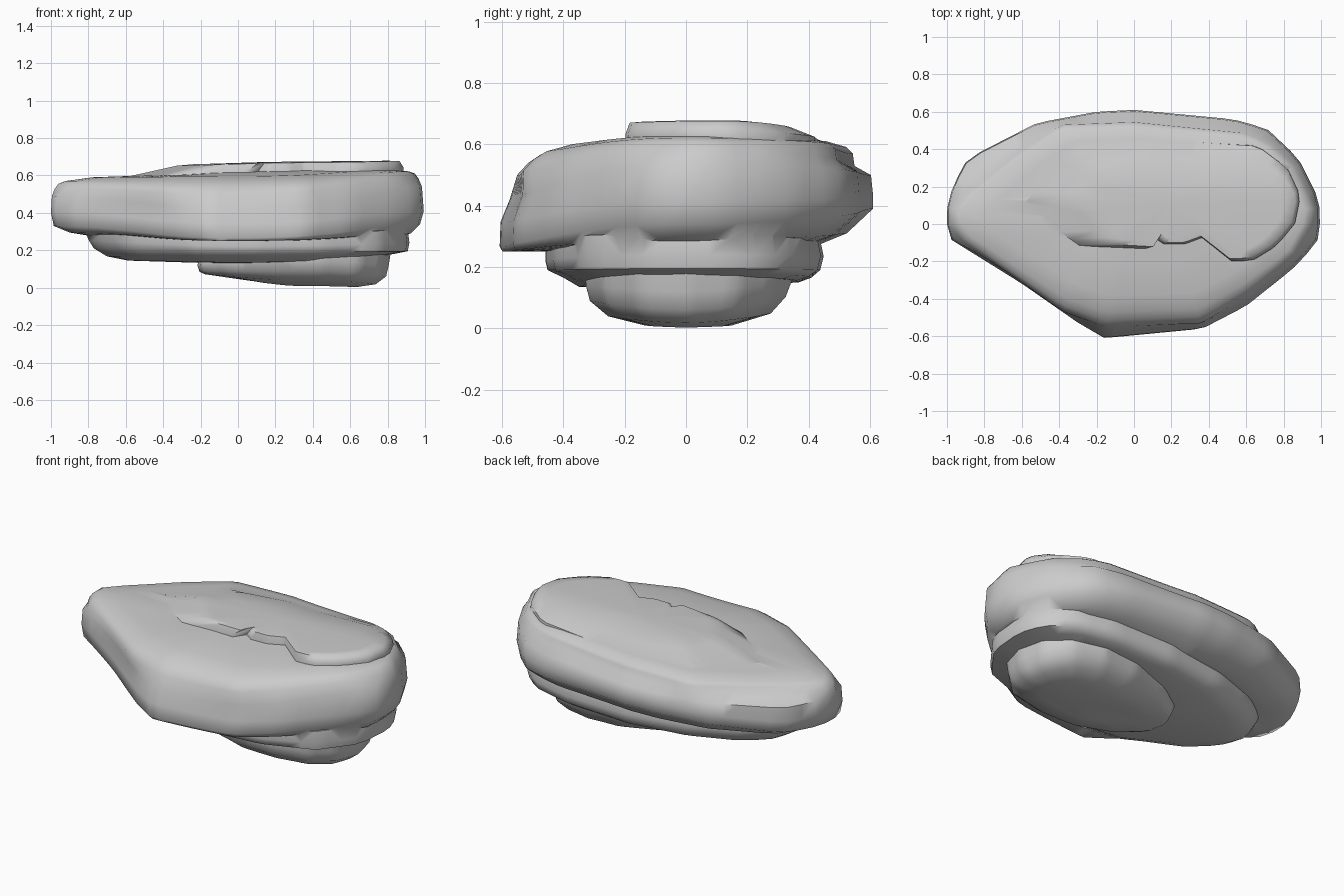
import bpy, bmesh, math
from mathutils import Vector

N = 72


def radius(outline, c, a):
    """Distance from c to the outline polygon in direction a."""
    dx, dy = math.cos(a), math.sin(a)
    best = 0
    for i, p in enumerate(outline):
        q = outline[(i + 1) % len(outline)]
        px, py = p[0] - c[0], p[1] - c[1]
        ex, ey = q[0] - p[0], q[1] - p[1]
        den = dx * ey - dy * ex
        if abs(den) < 1e-9:
            continue
        t = (px * ey - py * ex) / den
        s = (px * dy - py * dx) / den
        if t > 0 and -1e-6 <= s <= 1 + 1e-6:
            best = max(best, t)
    return best


def slab(name, c, stages, z_low, z_high):
    """stages: (outline, rings); each ring is a (left, right, front, back)
    scale and a (left, right, front, back) height."""
    bm = bmesh.new()
    loops = []
    for outline, rings in stages:
        for (sl, sr, sf, sb), (zl, zr, zf, zb) in rings:
            loop = []
            for i in range(N):
                a = 2 * math.pi * i / N
                ca, sa = math.cos(a), math.sin(a)
                r = radius(outline, c, a)
                x, y = r * ca, r * sa
                wx = (x * x) / (x * x + 2.2 * y * y)
                z = wx * (zr if ca > 0 else zl) + (1 - wx) * (zb if sa > 0 else zf)
                x *= sr if ca > 0 else sl
                y *= sb if sa > 0 else sf
                loop.append(bm.verts.new((c[0] + x, c[1] + y, z)))
            loops.append(loop)
    for lo, hi in zip(loops, loops[1:]):
        for i in range(N):
            j = (i + 1) % N
            bm.faces.new((lo[i], lo[j], hi[j], hi[i]))
    for loop, z in ((loops[0], z_low), (loops[-1], z_high)):
        tip = bm.verts.new(Vector((c[0], c[1], z)))
        for i in range(N):
            bm.faces.new((loop[i], loop[(i + 1) % N], tip))
    bmesh.ops.recalc_face_normals(bm, faces=bm.faces)
    me = bpy.data.meshes.new(name)
    bm.to_mesh(me)
    bm.free()
    ob = bpy.data.objects.new(name, me)
    bpy.context.collection.objects.link(ob)
    return ob


# Broad main slab: widest outline, then the inset shoulder above it
main = [(-1, .08), (-.97, .2), (-.89, .35), (-.52, .54), (-.2, .6), (0, .61),
        (.53, .56), (.71, .51), (.88, .35), (.98, .15), (1, .05), (.98, -.1),
        (.85, -.24), (.6, -.44), (.37, -.56), (-.16, -.61), (-.3, -.53),
        (-.6, -.32), (-1, -.07)]
shoulder = [(-.97, .1), (-.66, .36), (-.4, .535), (0, .55), (.6, .49), (.72, .44),
            (.86, .3), (.97, .05), (.85, -.17), (.6, -.36), (.36, -.5),
            (-.15, -.52), (-.38, -.44), (-.97, -.04)]
rock = slab("layered_rock", (0, 0), [
    (main, [
        ((.78, .86, .80, .70), (.275, .27, .25, .27)),
        ((.90, .93, .985, .86), (.295, .29, .25, .31)),
        ((.985, .98, 1, 1), (.33, .34, .265, .39)),
        ((1, 1, .995, 1), (.40, .41, .345, .44)),
        ((.995, .99, .945, .99), (.49, .54, .42, .50)),
    ]),
    (shoulder, [
        ((1.01, 1.01, 1.06, 1), (.53, .585, .50, .53)),
        ((.99, .99, .99, .99), (.555, .61, .54, .57)),
        ((.95, .96, .91, .95), (.57, .622, .568, .592)),
        ((.80, .87, .74, .83), (.59, .63, .595, .611)),
        ((.50, .60, .40, .50), (.60, .63, .61, .625)),
    ])], .26, .625)

# Thin broken plate on top
plate = [(-.6, .12), (-.42, -.04), (-.3, -.12), (.08, -.135), (.1, -.07),
         (.16, -.11), (.27, -.11), (.43, -.05), (.52, -.2), (.63, -.2),
         (.76, -.12), (.86, 0), (.89, .15), (.82, .3), (.66, .42),
         (0, .46), (-.4, .38)]
top = slab("top_plate", (.2, .12), [(plate, [
    ((1, 1, 1, 1), (.57, .60, .59, .58)),
    ((.97, 1, .99, .99), (.597, .645, .63, .608)),
    ((.66, .97, .95, .72), (.652, .677, .667, .64)),
    ((.55, .88, .85, .28), (.66, .679, .67, .672)),
])], .58, .673)

# Middle ledge underneath
ledge = [(-.82, .02), (-.76, .16), (-.6, .28), (-.3, .39), (.1, .45), (.5, .44),
         (.74, .38), (.87, .27), (.92, .12), (.9, -.12), (.75, -.32), (.45, -.43),
         (.1, -.46), (-.25, -.42), (-.62, -.25), (-.78, -.1)]
mid = slab("middle_ledge", (.05, 0), [(ledge, [
    ((.74, .84, .76, .82), (.145, .17, .135, .15)),
    ((.87, .90, .87, .91), (.168, .18, .165, .165)),
    ((.95, .99, .985, .975), (.21, .195, .19, .19)),
    ((.98, 1, 1, 1), (.25, .24, .22, .235)),
    ((1, .99, 1, .97), (.29, .31, .29, .30)),
])], .125, .32)

# Foot stone
foot = [(-.22, .02), (-.17, .14), (-.02, .24), (.25, .34), (.48, .35), (.68, .29),
        (.79, .17), (.82, 0), (.78, -.15), (.66, -.27), (.45, -.33), (.2, -.33),
        (-.05, -.25), (-.2, -.12)]
base = slab("foot_stone", (.35, 0), [(foot, [
    ((.55, .60, .40, .42), (.042, .003, .009, .009)),
    ((.93, .82, .77, .79), (.072, .018, .04, .05)),
    ((.98, .94, .95, .93), (.085, .06, .09, .105)),
    ((1, .97, .99, .99), (.12, .12, .14, .16)),
    ((.97, 1, 1, 1), (.18, .21, .20, .21)),
])], .02, .22)

# Fuse the layers into one stone with no hidden inner faces
bpy.context.view_layer.objects.active = rock
rock.select_set(True)
for part in (top, mid, base):
    m = rock.modifiers.new("fuse", 'BOOLEAN')
    m.operation, m.solver, m.object = 'UNION', 'EXACT', part
    bpy.ops.object.modifier_apply(modifier=m.name)
    bpy.data.objects.remove(part)
bpy.ops.object.shade_smooth_by_angle(angle=math.radians(60))
